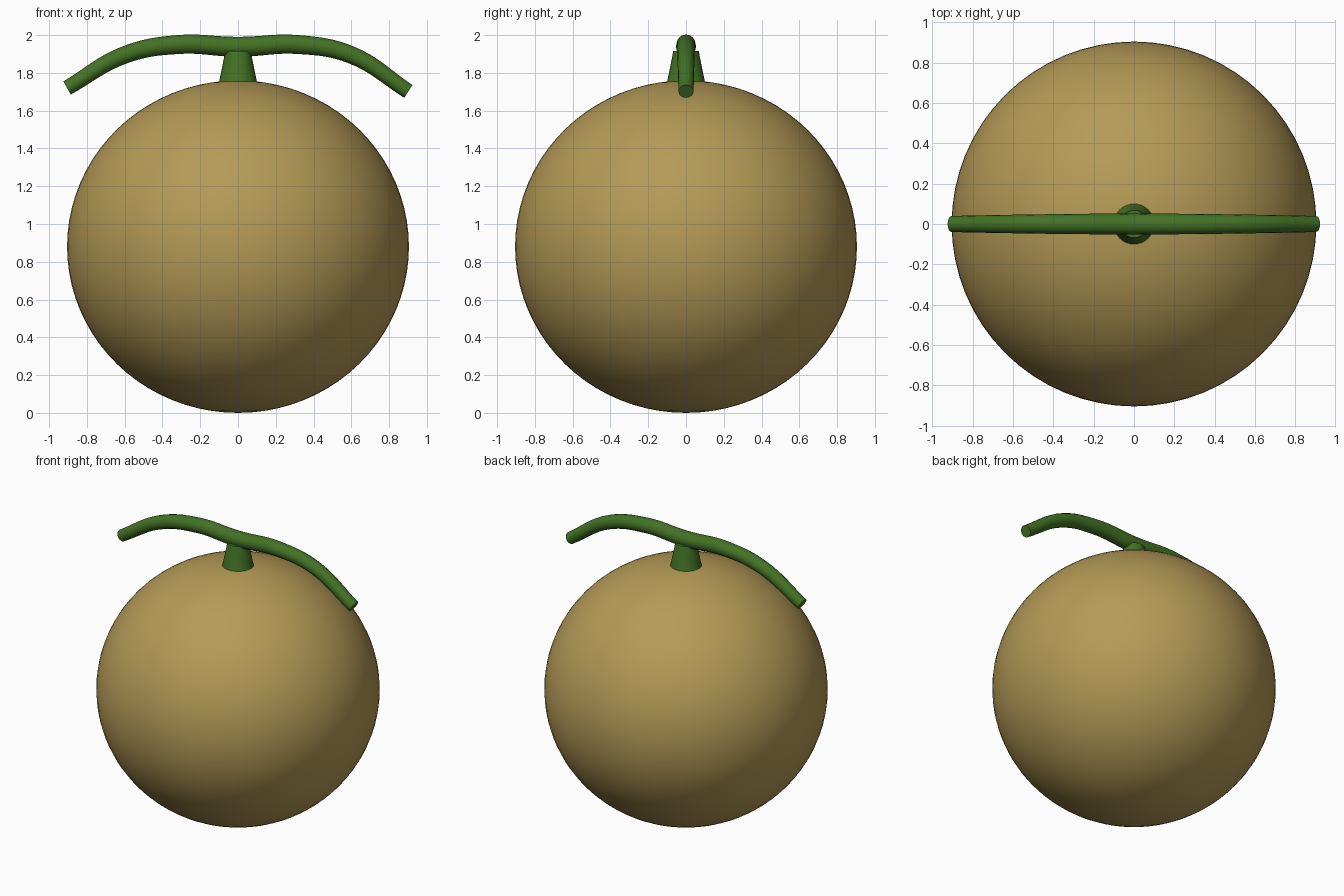
import bpy
import bmesh
import math

cube = bpy.data.objects.get("Cube")
if cube:
    bpy.data.objects.remove(cube, do_unlink=True)


def material(name, rgb):
    mat = bpy.data.materials.new(name)
    mat.use_nodes = True
    mat.diffuse_color = (*rgb, 1)
    mat.node_tree.nodes["Principled BSDF"].inputs["Base Color"].default_value = (*rgb, 1)
    return mat


def finish(obj, name, mat):
    obj.name = name
    obj.data.materials.clear()
    obj.data.materials.append(mat)
    bpy.ops.object.select_all(action="DESELECT")
    obj.select_set(True)
    bpy.context.view_layer.objects.active = obj
    bpy.ops.object.shade_smooth_by_angle(angle=math.radians(40))


rind_tan = material("rind_tan", (0.46, 0.325, 0.094))
vine_green = material("vine_green", (0.056, 0.168, 0.018))

# Fruit: slightly flattened ball
bpy.ops.mesh.primitive_uv_sphere_add(segments=64, ring_count=40, radius=1, location=(0, 0, 0.88))
fruit = bpy.context.object
fruit.scale = (0.905, 0.905, 0.88)
bpy.ops.object.transform_apply(location=False, rotation=False, scale=True)
finish(fruit, "fruit", rind_tan)

# Stem: short flared stub turned from a profile
bm = bmesh.new()
profile = [(0, 1.755), (0.1, 1.755), (0.088, 1.81), (0.076, 1.87), (0.068, 1.915), (0, 1.915)]
verts = [bm.verts.new((r, 0, z)) for r, z in profile]
edges = [bm.edges.new(pair) for pair in zip(verts, verts[1:])]
bmesh.ops.spin(bm, geom=verts + edges, cent=(0, 0, 0), axis=(0, 0, 1),
               angle=math.tau, steps=32, use_duplicate=False)
bmesh.ops.remove_doubles(bm, verts=bm.verts, dist=0.0001)
bmesh.ops.recalc_face_normals(bm, faces=bm.faces)
mesh = bpy.data.meshes.new("stem")
bm.to_mesh(mesh)
bm.free()
stem = bpy.data.objects.new("stem", mesh)
bpy.context.collection.objects.link(stem)
finish(stem, "stem", vine_green)

# Vine: drooping tapered tube across the top
path = [(-0.905, 1.72, 0.04), (-0.6, 1.895, 0.046), (-0.32, 1.95, 0.05), (0, 1.938, 0.053),
        (0.32, 1.95, 0.05), (0.6, 1.895, 0.046), (0.902, 1.702, 0.04)]
curve = bpy.data.curves.new("vine", "CURVE")
curve.dimensions = "3D"
curve.bevel_depth = 1
curve.bevel_resolution = 6
curve.use_fill_caps = True
spline = curve.splines.new("BEZIER")
spline.resolution_u = 8
spline.bezier_points.add(len(path) - 1)
for point, (x, z, radius) in zip(spline.bezier_points, path):
    point.co = (x, 0, z)
    point.radius = radius
    point.handle_left_type = point.handle_right_type = "AUTO"
vine = bpy.data.objects.new("vine", curve)
bpy.context.collection.objects.link(vine)
bpy.ops.object.select_all(action="DESELECT")
vine.select_set(True)
bpy.context.view_layer.objects.active = vine
bpy.ops.object.convert(target="MESH")
finish(bpy.context.object, "vine", vine_green)
